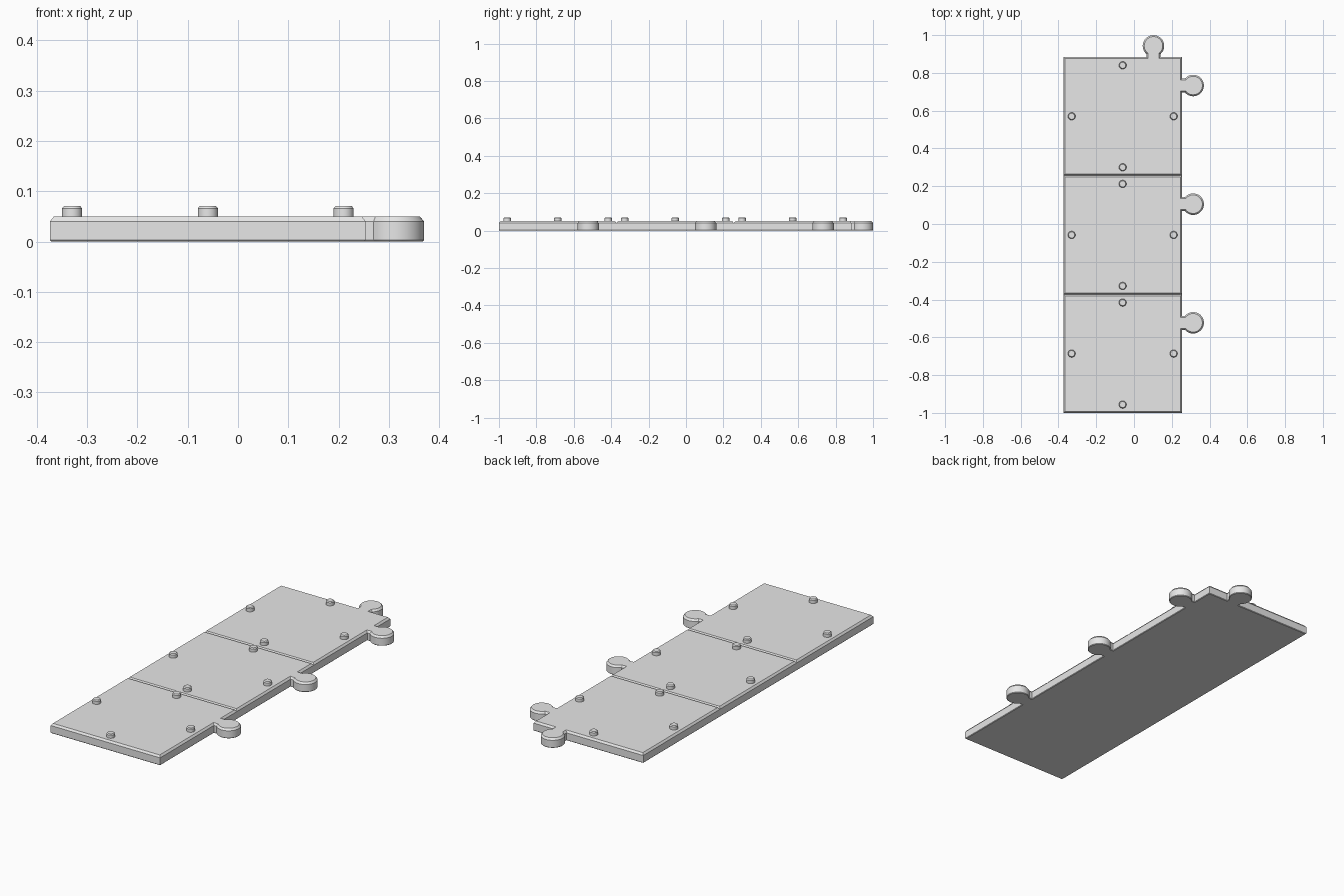
import bpy, bmesh
from math import sin, cos, pi, asin

cube = bpy.data.objects.get("Cube")
if cube:
    bpy.data.objects.remove(cube, do_unlink=True)

grey = bpy.data.materials.new("light_grey")
grey.use_nodes = True
GREY = (0.8, 0.8, 0.8, 1)
grey.diffuse_color = GREY
grey.node_tree.nodes["Principled BSDF"].inputs["Base Color"].default_value = GREY

HALF = 0.314                 # half the side of one square tile
CX = -0.06                   # tile centre line
TAB_SHIFT = 0.163            # tab position along a tile edge
KNOB_R, NECK_W, KNOB_OUT = 0.057, 0.037, 0.059
TILE_Y = [-1 + HALF * k for k in (1, 3, 5)]
TOP, RIM, BOTTOM_BEVEL = 0.05, 0.04, 0.003


def tab(inset):
    """Points of one tab as (outward from edge, along edge)."""
    r, w = KNOB_R - inset, NECK_W - inset
    a = pi - asin(w / r)
    steps = 28
    arc = [-a + 2 * a * i / steps for i in range(steps + 1)]
    return [(-inset, -w)] + [(KNOB_OUT + r * cos(t), r * sin(t)) for t in arc] + [(-inset, w)]


def outline(cy, hy, side_tabs, back_tab, inset):
    """Outline of a rectangular panel with tabs, shrunk by inset."""
    x0, x1 = CX - HALF + inset, CX + HALF - inset
    y0, y1 = cy - hy + inset, cy + hy - inset
    pts = [(x0, y0), (x1, y0)]
    for ty in side_tabs:
        pts += [(CX + HALF + u, ty + v) for u, v in tab(inset)]
    pts.append((x1, y1))
    if back_tab:
        pts += [(CX + TAB_SHIFT - v, cy + hy + u) for u, v in tab(inset)]
    return pts + [(x0, y1)]


def finish(name, bm):
    bmesh.ops.recalc_face_normals(bm, faces=bm.faces)
    mesh = bpy.data.meshes.new(name)
    bm.to_mesh(mesh)
    bm.free()
    mesh.materials.append(grey)
    obj = bpy.data.objects.new(name, mesh)
    bpy.context.collection.objects.link(obj)
    bpy.ops.object.select_all(action='DESELECT')
    bpy.context.view_layer.objects.active = obj
    obj.select_set(True)
    bpy.ops.object.shade_smooth_by_angle(angle=pi / 7)
    return obj


def loft(name, rings, cap_bottom, cap_top):
    """Skin a stack of (outline, z) rings; fix open shells to face outward."""
    bm = bmesh.new()
    loops = [[bm.verts.new((x, y, z)) for x, y in pts] for pts, z in rings]
    for low, high in zip(loops, loops[1:]):
        for i in range(len(low)):
            j = (i + 1) % len(low)
            bm.faces.new((low[i], low[j], high[j], high[i]))
    if cap_bottom:
        bm.faces.new(loops[0][::-1])
    if cap_top:
        bm.faces.new(loops[-1])
    return finish(name, bm)


# Base strip shared by the three tiles, with a small bevel underneath
tab_ys = [y + TAB_SHIFT for y in TILE_Y]
strip = (TILE_Y[1], HALF * 3, tab_ys, True)
loft("base_strip",
     [(outline(*strip, BOTTOM_BEVEL), 0),
      (outline(*strip, 0), BOTTOM_BEVEL),
      (outline(*strip, 0), RIM)], True, False)

# Chamfered tile tops; neighbouring chamfers form the grooves
for n, cy in enumerate(TILE_Y):
    tile = (cy, HALF, [cy + TAB_SHIFT], n == 2)
    loft(f"tile_top_{n + 1}",
         [(outline(*tile, 0), RIM), (outline(*tile, 0.008), TOP)], False, True)

# Round pegs near the middle of each tile edge
PEG_R, PEG_TOP, PEG_OFF = 0.02, 0.071, 0.27


def circle(x, y, r, n=32):
    return [(x + r * cos(2 * pi * i / n), y + r * sin(2 * pi * i / n)) for i in range(n)]


for n, cy in enumerate(TILE_Y):
    for side, dx, dy in (("left", 1, 0), ("right", -1, 0), ("back", 0, 1), ("front", 0, -1)):
        x, y = CX + dx * PEG_OFF, cy + dy * PEG_OFF
        loft(f"peg_{n + 1}_{side}",
             [(circle(x, y, PEG_R), TOP),
              (circle(x, y, PEG_R), PEG_TOP - 0.005),
              (circle(x, y, PEG_R - 0.004), PEG_TOP)], False, True)
